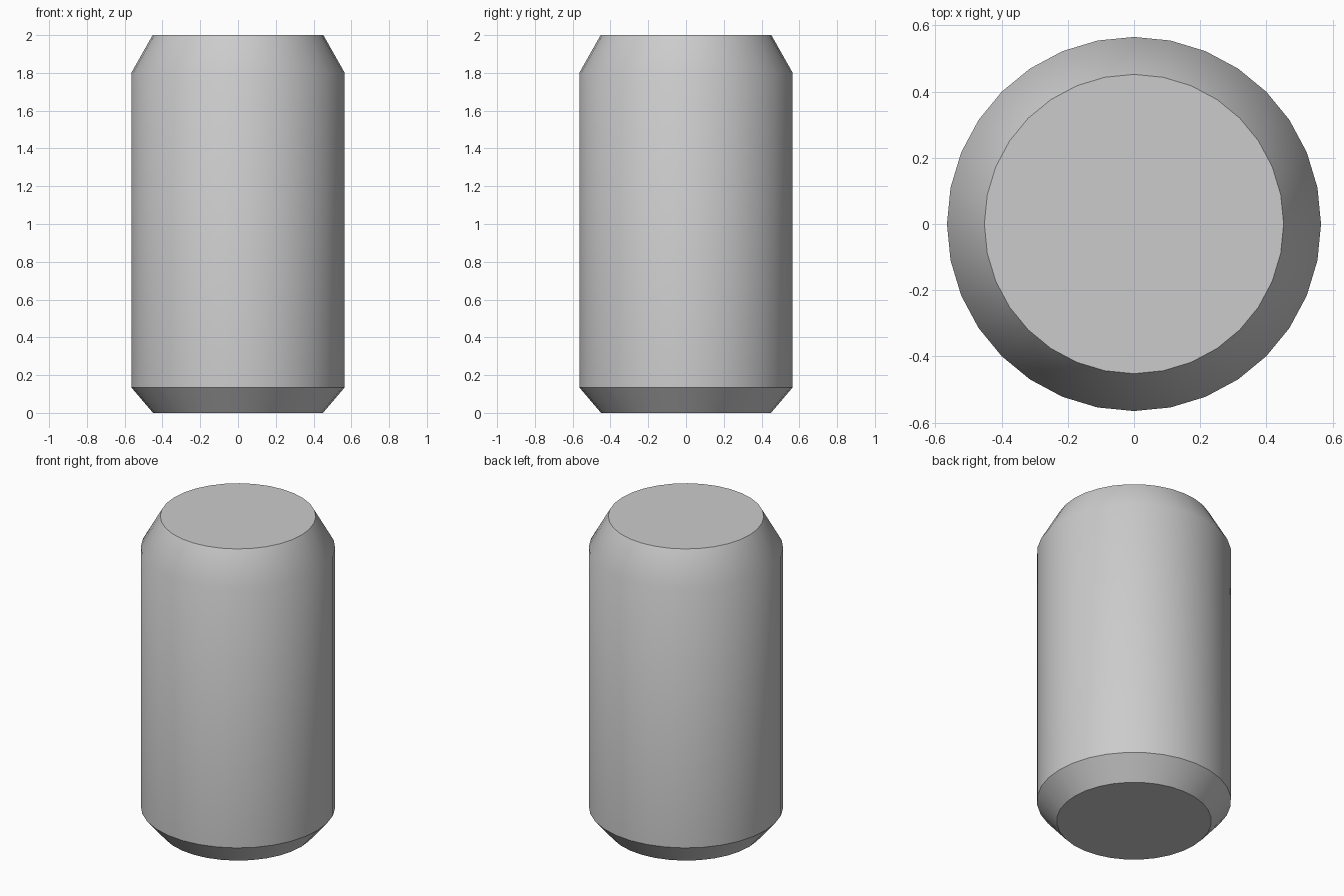
import bpy, bmesh, math

cube = bpy.data.objects.get("Cube")
if cube:
    bpy.data.objects.remove(cube, do_unlink=True)

SIDES = 32
# Can outline from base to lid: (radius, height)
PROFILE = [(0.45, 0.0), (0.565, 0.135), (0.565, 1.8), (0.452, 2.0)]

grey = bpy.data.materials.new("light_grey")
grey.use_nodes = True
colour = (0.6, 0.6, 0.6, 1)
grey.diffuse_color = colour
grey.node_tree.nodes["Principled BSDF"].inputs["Base Color"].default_value = colour

# Can body: stacked rings joined by walls, closed by flat caps
bm = bmesh.new()
rings = []
for radius, height in PROFILE:
    angles = [math.tau * i / SIDES for i in range(SIDES)]
    rings.append([bm.verts.new((radius * math.cos(a), radius * math.sin(a), height))
                  for a in angles])
for low, high in zip(rings, rings[1:]):
    for i in range(SIDES):
        j = (i + 1) % SIDES
        bm.faces.new((low[i], low[j], high[j], high[i]))
bm.faces.new(rings[0][::-1])
bm.faces.new(rings[-1])

mesh = bpy.data.meshes.new("can_body")
bm.to_mesh(mesh)
bm.free()
mesh.materials.append(grey)
can = bpy.data.objects.new("can_body", mesh)
bpy.context.collection.objects.link(can)

# Soft shoulder, crisp base bevel and cap rims
bpy.ops.object.select_all(action='DESELECT')
can.select_set(True)
bpy.context.view_layer.objects.active = can
bpy.ops.object.shade_smooth_by_angle(angle=math.radians(34))
